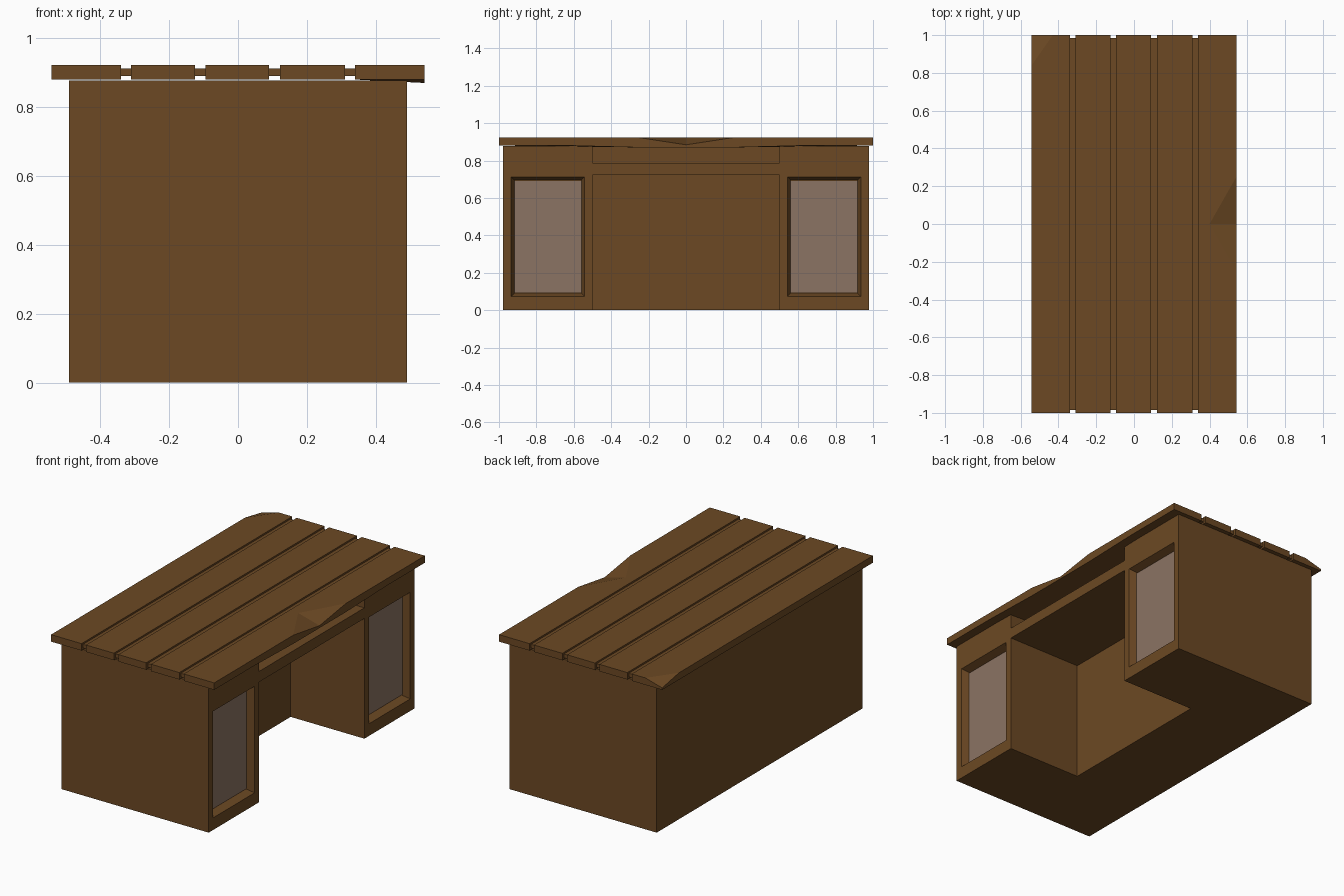
import bpy
import bmesh
from mathutils import Matrix

if "Cube" in bpy.data.objects:
    bpy.data.objects.remove(bpy.data.objects["Cube"], do_unlink=True)


def material(name, rgb):
    m = bpy.data.materials.new(name)
    m.use_nodes = True
    m.diffuse_color = (*rgb, 1)
    m.node_tree.nodes["Principled BSDF"].inputs["Base Color"].default_value = (*rgb, 1)
    return m


WOOD = material("brown wood", (0.15, 0.066, 0.017))
PANEL = material("pale door panel", (0.26, 0.172, 0.126))


def finish(name, bm, mat):
    bmesh.ops.recalc_face_normals(bm, faces=bm.faces)
    mesh = bpy.data.meshes.new(name)
    bm.to_mesh(mesh)
    bm.free()
    mesh.materials.append(mat)
    ob = bpy.data.objects.new(name, mesh)
    bpy.context.collection.objects.link(ob)
    return ob


def box(name, x, y, z, mat=WOOD, taper=0.0):
    """Box from (min, max) ranges; taper shrinks its back (-x) face."""
    bm = bmesh.new()
    bmesh.ops.create_cube(bm, size=1)
    for v in bm.verts:
        ranges = [x, y, z]
        if v.co.x < 0 and taper:
            ranges[1:] = [(r[0] + taper, r[1] - taper) for r in (y, z)]
        v.co = [(r[0] + r[1]) / 2 + c * (r[1] - r[0]) for r, c in zip(ranges, v.co)]
    return finish(name, bm, mat)


def carve(target, cutter):
    mod = target.modifiers.new("cut", "BOOLEAN")
    mod.operation = "DIFFERENCE"
    mod.solver = "EXACT"
    mod.object = cutter
    bpy.context.view_layer.objects.active = target
    bpy.ops.object.modifier_apply(modifier=mod.name)
    bpy.data.objects.remove(cutter, do_unlink=True)


TOP, UNDER = 0.922, 0.88


def plank(name, outline, worn=None, inner=None):
    """Slab from an outline of (x, y, top, bottom); worn is a lowered outline point."""
    bm = bmesh.new()
    up = [bm.verts.new((p[0], p[1], p[2])) for p in outline]
    low = [bm.verts.new((p[0], p[1], p[3])) for p in outline]
    n = len(outline)
    for i in range(n):
        j = (i + 1) % n
        bm.faces.new((low[i], low[j], up[j], up[i]))
    surface = list(up)
    if worn is not None:
        before, tip, after = up[worn - 1], up[worn], up[(worn + 1) % n]
        if inner:
            mid = bm.verts.new((*inner, TOP))
            bm.faces.new((before, tip, mid))
            bm.faces.new((tip, after, mid))
            surface[worn] = mid
        else:
            bm.faces.new((before, tip, after))
            surface.remove(tip)
    bm.faces.new(surface)
    bottom = bm.faces.new(low[::-1])
    bmesh.ops.triangulate(bm, faces=[bottom])
    return finish(name, bm, WOOD)


# Cabinet body with knee hole and open shelf slot
body = box("cabinet_body", (-0.49, 0.49), (-0.978, 0.978), (0, 0.877))
carve(body, box("knee_cutter", (0, 0.6), (-0.5, 0.5), (-0.1, 0.722)))
carve(body, box("slot_cutter", (0, 0.6), (-0.5, 0.5), (0.786, 1)))

# Recessed doors with sloping frames
DEPTH = 0.045
for side, y in (("right", (-0.935, -0.542)), ("left", (0.542, 0.935))):
    z = (0.073, 0.713)
    # the cutter keeps its slope while running slightly past the face
    over, slope = 0.015, 0.018 / DEPTH
    grow = over * slope
    carve(body, box("door_cutter", (0.49 - DEPTH, 0.49 + over),
                    (y[0] - grow, y[1] + grow), (z[0] - grow, z[1] + grow),
                    taper=0.018 + grow))
    box(side + "_door_panel", (0.484 - DEPTH, 0.494 - DEPTH),
        (y[0] + 0.017, y[1] - 0.017), (z[0] + 0.022, z[1] - 0.022), PANEL)


def flat(x, y):
    return (x, y, TOP, UNDER)


# Plain middle planks
for i, (a, b) in enumerate(((-0.31, -0.125), (-0.095, 0.09), (0.122, 0.31))):
    plank("middle_plank_%d" % (i + 1), [flat(a, -1), flat(b, -1), flat(b, 1), flat(a, 1)])

# Back plank with one worn corner
plank("back_plank",
      [flat(-0.542, -1), flat(-0.34, -1), flat(-0.34, 1), flat(-0.43, 1),
       (-0.542, 1, 0.892, UNDER), flat(-0.542, 0.84)], worn=4)

# Front plank with a worn dip in the edge
E, SAG = 0.542, 0.87
plank("front_plank",
      [flat(0.34, -1), flat(E, -1), flat(E, -0.63), (E, -0.25, TOP, SAG),
       (E, 0, 0.884, SAG), (E, 0.25, TOP, SAG), flat(E, 0.63), flat(E, 1),
       flat(0.34, 1)], worn=4, inner=(0.4, 0))

# Strips joining the planks
for i, (a, b) in enumerate(((-0.345, -0.305), (-0.13, -0.09), (0.085, 0.127), (0.305, 0.345))):
    box("joining_strip_%d" % (i + 1), (a, b), (-0.985, 0.985), (0.89, 0.912))
